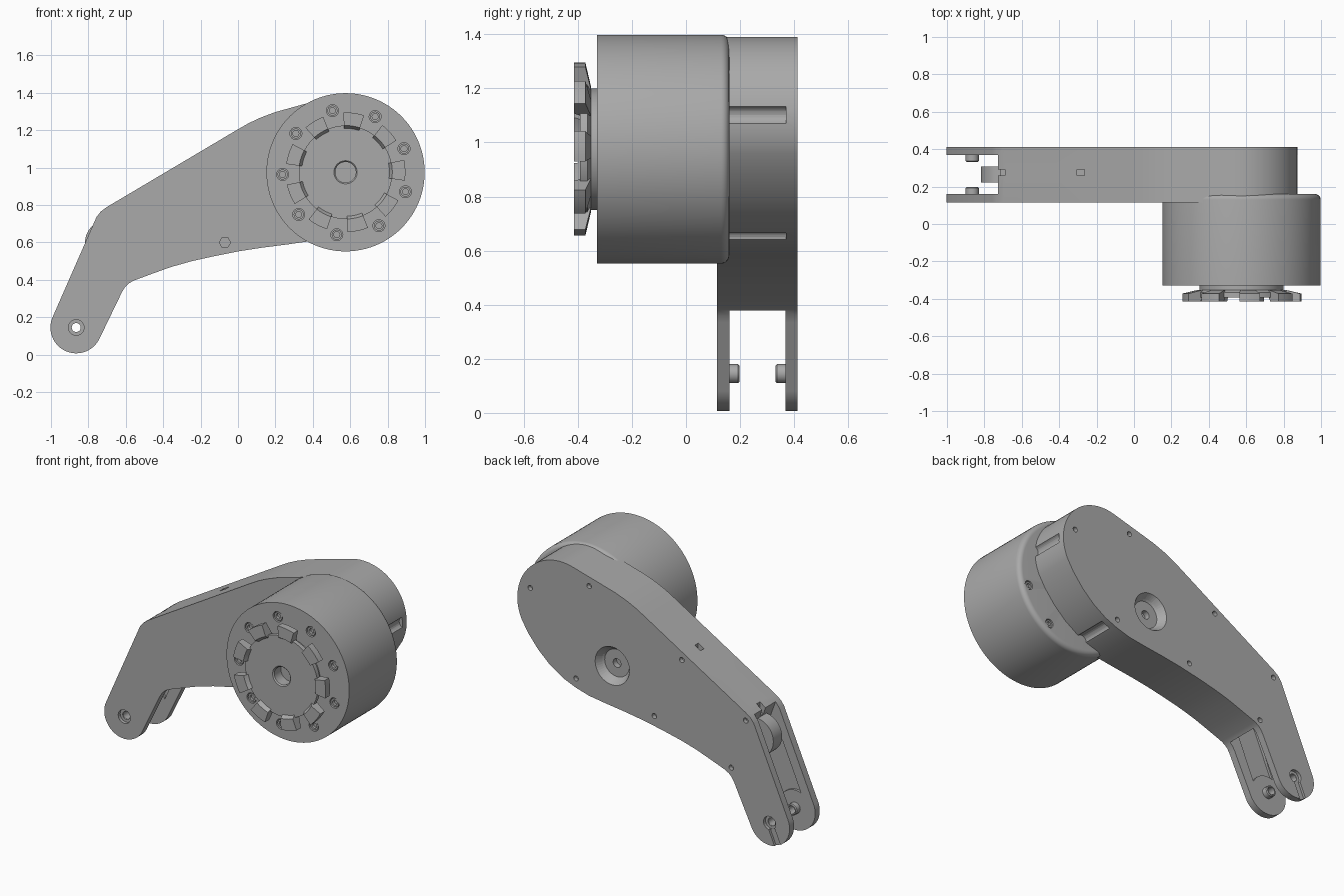
import bpy, bmesh, math
from mathutils import Vector

if "Cube" in bpy.data.objects:
    bpy.data.objects.remove(bpy.data.objects["Cube"])

grey = bpy.data.materials.new("housing grey")
grey.diffuse_color = (0.40, 0.40, 0.40, 1)
grey.use_nodes = True
grey.node_tree.nodes["Principled BSDF"].inputs["Base Color"].default_value = grey.diffuse_color
HUB = (0.575, 0.975)      # drum axis (x, z)
FOOT = (-0.865, 0.145)    # fork pin axis
SCREWS = [22 + 40 * k for k in range(9)]


def polar(c, r, deg):
    a = math.radians(deg)
    return (c[0] + r * math.cos(a), c[1] + r * math.sin(a))


def add_lathe(bm, c, profile, n=64):
    """Revolve (radius, y) points about a y axis through c."""
    rings = []
    for r, y in profile:
        if r == 0:
            rings.append([bm.verts.new((c[0], y, c[1]))] * n)
        else:
            ring = []
            for i in range(n):
                x, z = polar(c, r, 360 * i / n)
                ring.append(bm.verts.new((x, y, z)))
            rings.append(ring)
    for a, b in zip(rings, rings[1:]):
        for i in range(n):
            j = (i + 1) % n
            vs = list(dict.fromkeys([a[i], a[j], b[j], b[i]]))
            bm.faces.new(vs)


def add_rod(bm, c, r, y0, y1, n=24):
    add_lathe(bm, c, [(0, y0), (r, y0), (r, y1), (0, y1)], n)


def add_prism(bm, pts, y0, y1):
    """Extrude an (x, z) outline along y."""
    a = [bm.verts.new((x, y0, z)) for x, z in pts]
    b = [bm.verts.new((x, y1, z)) for x, z in pts]
    bm.faces.new(a)
    bm.faces.new(b[::-1])
    for i in range(len(a)):
        j = (i + 1) % len(a)
        bm.faces.new([a[j], a[i], b[i], b[j]])


def finish(bm, name, smooth=True):
    bmesh.ops.recalc_face_normals(bm, faces=bm.faces)
    me = bpy.data.meshes.new(name)
    bm.to_mesh(me)
    bm.free()
    me.materials.append(grey)
    ob = bpy.data.objects.new(name, me)
    bpy.context.collection.objects.link(ob)
    bpy.ops.object.select_all(action='DESELECT')
    bpy.context.view_layer.objects.active = ob
    ob.select_set(True)
    if smooth:
        bpy.ops.object.shade_smooth_by_angle()
    return ob


def cut(ob, bm):
    cutter = finish(bm, "cutter", False)
    bpy.context.view_layer.objects.active = ob
    m = ob.modifiers.new("cut", 'BOOLEAN')
    m.operation, m.solver, m.object = 'DIFFERENCE', 'EXACT', cutter
    bpy.ops.object.modifier_apply(modifier=m.name)
    bpy.data.objects.remove(cutter)
    bpy.ops.object.select_all(action='DESELECT')
    ob.select_set(True)
    bpy.ops.object.shade_smooth_by_angle()


def along(t, s):
    """Point in the fork plate: t along it from the pin, s across it."""
    return (FOOT[0] + 0.40 * t - 0.917 * s, FOOT[1] + 0.917 * t + 0.40 * s)


# Arm: rounded foot, bent shank and large round head
outline = [polar(FOOT, 0.138, a) for a in range(157, 333, 7)]
outline += [(-0.62, 0.335), (-0.605, 0.36), (-0.585, 0.38), (-0.56, 0.395), (-0.46, 0.432),
            (-0.36, 0.468), (-0.25, 0.499), (-0.13, 0.526), (0, 0.552), (0.13, 0.572),
            (0.27, 0.59), (0.38, 0.606), (0.47, 0.632), (0.56, 0.669), (0.65, 0.727),
            (0.73, 0.80), (0.80, 0.885)]
outline += [polar((0.575, 1.09), 0.30, a) for a in range(-26, 112, 6)]
outline += [(0.20, 1.297), (0.12, 1.267), (0.06, 1.239), (0, 1.205),
            (-0.70, 0.79), (-0.735, 0.764), (-0.757, 0.735)]
bm = bmesh.new()
add_prism(bm, outline, 0.115, 0.412)
arm = finish(bm, "arm")

# Fork gap between the two foot plates
bm = bmesh.new()
add_prism(bm, [(-0.728, 0.85), (-0.728, 0.765), (-0.585, 0.375), (-0.5, 0.28),
               (-0.6, -0.1), (-1.1, -0.1), (-1.1, 0.85)], 0.16, 0.368)
cut(arm, bm)

# Pin holes, cover screw holes, screw grooves, rear dish and foot groove
bm = bmesh.new()
add_rod(bm, FOOT, 0.042, 0.05, 0.135)
add_rod(bm, FOOT, 0.042, 0.392, 0.45)
add_rod(bm, (-0.07, 0.60), 0.03, 0.05, 0.135, 6)
for p in [(0.786, 1.17), (0.38, 1.29), (-0.26, 1.0), (-0.70, 0.74),
          (-0.60, 0.42), (-0.07, 0.60), (0.47, 0.69)]:
    add_rod(bm, p, 0.016, 0.385, 0.45, 16)
for a in (22, -98):
    add_rod(bm, polar(HUB, 0.337, a), 0.035, 0.10, 0.37)
add_lathe(bm, (0.22, 0.835), [(0, 0.33), (0.027, 0.33), (0.027, 0.365), (0.085, 0.365),
                              (0.095, 0.375), (0.118, 0.412), (0.118, 0.45), (0, 0.45)], 48)
cut(arm, bm)
bm = bmesh.new()
add_rod(bm, FOOT, 0.025, 0.0, 0.5)
cut(arm, bm)
bm = bmesh.new()
add_prism(bm, [along(-0.2, -0.022), along(-0.2, 0.022), along(-0.03, 0.022),
               along(-0.03, -0.022)], 0.397, 0.45)
# Shallow pockets inside the plates, ending in an arc around the pin
arc = [along(0.11 * math.cos(a), 0.11 * math.sin(a))
       for a in [math.radians(d) for d in range(-45, 46, 9)]]
pocket = arc + [along(0.44, 0.078), along(0.40, -0.078)]
add_prism(bm, pocket, 0.145, 0.162)
add_prism(bm, pocket, 0.366, 0.383)
# Square sockets in the top edge
for x, z in [(-0.285, 1.035), (-0.71, 0.78)]:
    add_prism(bm, [(x - 0.02, z - 0.05), (x + 0.02, z - 0.05),
                   (x + 0.02, z + 0.05), (x - 0.02, z + 0.05)], 0.258, 0.292)
cut(arm, bm)

# Rounded tongue at the root of the fork
bm = bmesh.new()
add_rod(bm, (-0.70, 0.60), 0.118, 0.222, 0.308, 40)
finish(bm, "fork_tongue")

# Hollow fork pins facing each other
for name, y0, y1 in [("front_pin", 0.14, 0.197), ("rear_pin", 0.388, 0.331)]:
    bm = bmesh.new()
    add_lathe(bm, FOOT, [(0.024, y0), (0.035, y0), (0.035, y1 - 0.005 * (1 if y1 > y0 else -1)),
                         (0.03, y1), (0.024, y1), (0.024, y0)], 32)
    bmesh.ops.remove_doubles(bm, verts=bm.verts, dist=1e-5)
    finish(bm, name)

# Motor drum with a rounded rear edge
bm = bmesh.new()
rim = [(0.393 + 0.03 * math.cos(math.radians(a)), 0.13 + 0.03 * math.sin(math.radians(a)))
       for a in range(0, 91, 15)]
add_lathe(bm, HUB, [(0, -0.2), (0.15, -0.2), (0.15, -0.33), (0.423, -0.33)] + rim + [(0, 0.16)], 96)
drum = finish(bm, "motor_drum")
bm = bmesh.new()
for a in SCREWS:
    add_rod(bm, polar(HUB, 0.337, a), 0.032, -0.4, -0.305)
for a in (-18, -58):
    add_rod(bm, polar(HUB, 0.365, a), 0.028, 0.14, 0.3)
cut(drum, bm)

# Recessed screws in the drum, front and rear
bm = bmesh.new()
for a in SCREWS:
    add_lathe(bm, polar(HUB, 0.337, a), [(0, -0.30), (0.027, -0.30), (0.027, -0.325),
                                         (0.016, -0.325), (0.016, -0.308), (0, -0.308)], 16)
for a in (-18, -58):
    add_lathe(bm, polar(HUB, 0.365, a), [(0, 0.13), (0.023, 0.13), (0.023, 0.155),
                                         (0.013, 0.155), (0.013, 0.143), (0, 0.143)], 16)
finish(bm, "drum_screws")

# Output disc with neck and centre bore
bm = bmesh.new()
add_lathe(bm, HUB, [(0, -0.27), (0.055, -0.27), (0.055, -0.385), (0.062, -0.392), (0.25, -0.392),
                    (0.25, -0.365), (0.225, -0.352), (0.225, -0.32), (0, -0.32)], 72)
finish(bm, "output_disc")

# Nine coupling teeth with sloped backs around the disc
bm = bmesh.new()
section = [(0.25, -0.415), (0.32, -0.415), (0.32, -0.372), (0.235, -0.352), (0.235, -0.392)]
for k in range(9):
    rows = []
    for i in range(7):
        row = []
        for r, y in section:
            x, z = polar(HUB, r, 2 + 40 * k - 10 + 20 * i / 6)
            row.append(bm.verts.new((x, y, z)))
        rows.append(row)
    for a, b in zip(rows, rows[1:]):
        for i in range(5):
            j = (i + 1) % 5
            bm.faces.new([a[i], a[j], b[j], b[i]])
    bm.faces.new(rows[0][::-1])
    bm.faces.new(rows[-1])
finish(bm, "coupling_teeth")
